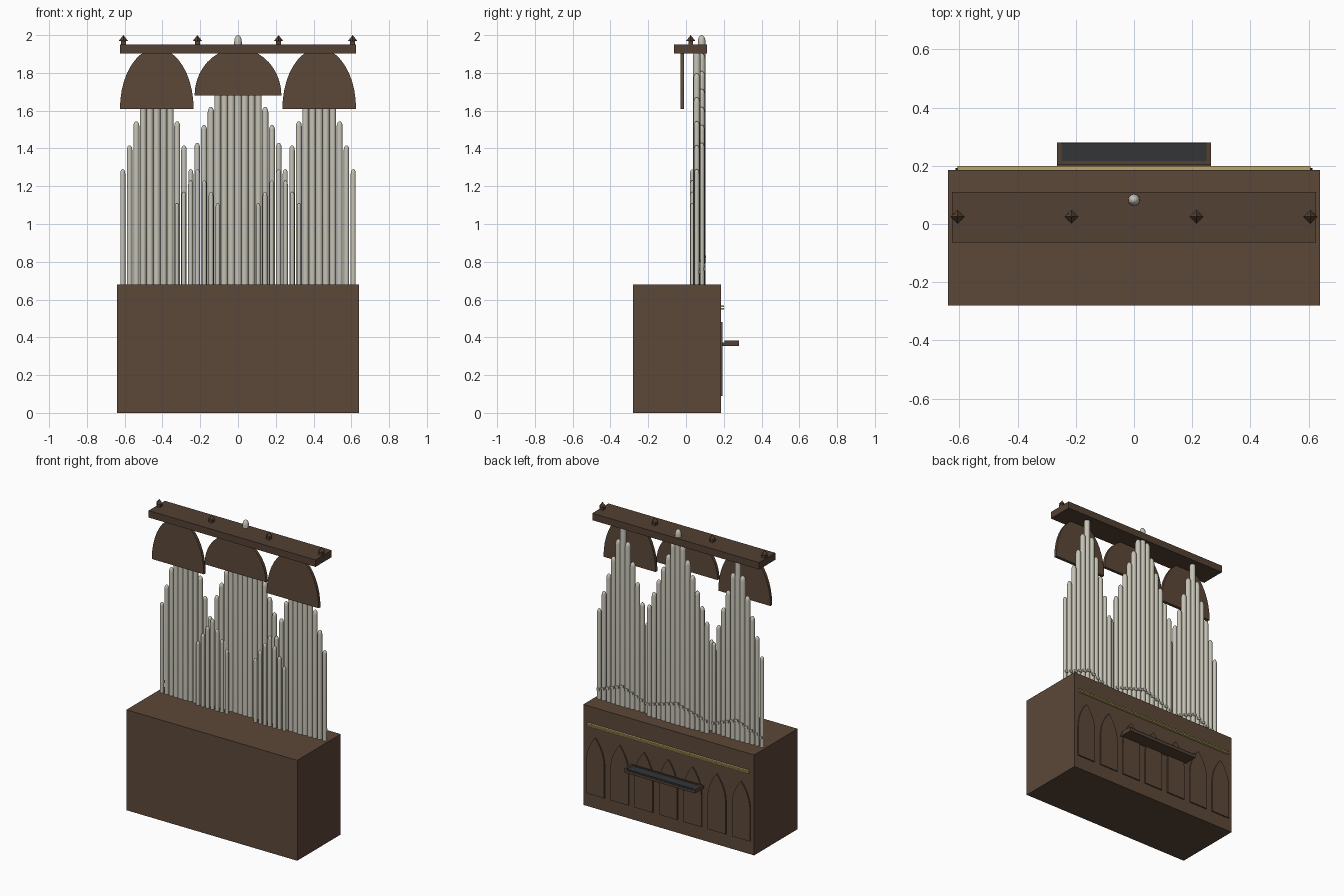
import bpy, bmesh, math
from mathutils import Matrix, Vector

if "Cube" in bpy.data.objects:
    bpy.data.objects.remove(bpy.data.objects["Cube"])


def material(name, rgb):
    m = bpy.data.materials.new(name)
    m.diffuse_color = (*rgb, 1)
    m.use_nodes = True
    m.node_tree.nodes["Principled BSDF"].inputs["Base Color"].default_value = m.diffuse_color
    return m


WOOD = material("brown_wood", (0.107, 0.064, 0.040))
TRIM = material("dark_wood", (0.088, 0.052, 0.033))
METAL = material("pale_pipe_metal", (0.56, 0.54, 0.46))
GOLD = material("gold_trim", (0.50, 0.38, 0.13))
KEYS = material("slate_keys", (0.032, 0.036, 0.039))


def finish(name, bm, mat):
    bmesh.ops.recalc_face_normals(bm, faces=bm.faces)
    mesh = bpy.data.meshes.new(name)
    bm.to_mesh(mesh)
    bm.free()
    mesh.materials.append(mat)
    obj = bpy.data.objects.new(name, mesh)
    bpy.context.collection.objects.link(obj)
    return obj


def add_box(bm, x0, x1, y0, y1, z0, z1):
    size = Vector((x1 - x0, y1 - y0, z1 - z0))
    mid = Vector(((x0 + x1) / 2, (y0 + y1) / 2, (z0 + z1) / 2))
    bmesh.ops.create_cube(bm, size=1, matrix=Matrix.Translation(mid) @ Matrix.Diagonal((*size, 1)))


def box(name, mat, *bounds):
    bm = bmesh.new()
    add_box(bm, *bounds)
    return finish(name, bm, mat)


def plate(name, outline, y0, y1, mat):
    """Extrude an outline in the xz plane from y0 to y1."""
    bm = bmesh.new()
    face = bm.faces.new([bm.verts.new((x, y0, z)) for x, z in outline])
    out = bmesh.ops.extrude_face_region(bm, geom=[face])
    verts = [v for v in out["geom"] if isinstance(v, bmesh.types.BMVert)]
    bmesh.ops.translate(bm, verts=verts, vec=(0, y1 - y0, 0))
    return finish(name, bm, mat)


def add_pipe(bm, x, y, top, sides=16):
    """Round pipe with a bullet-shaped cap."""
    r = 0.0115 + (top - 1.1) * 0.0095
    cap = 1.8 * r
    rings = [(r, 0.67)]
    rings += [(r * math.cos(a), top - cap + cap * math.sin(a))
              for a in (i * math.pi / 10 for i in range(5))]
    loops = []
    for rad, z in rings:
        loops.append([bm.verts.new((x + rad * math.cos(2 * math.pi * k / sides),
                                    y + rad * math.sin(2 * math.pi * k / sides), z))
                      for k in range(sides)])
    tip = bm.verts.new((x, y, top))
    for k in range(sides):
        n = (k + 1) % sides
        for a, b in zip(loops, loops[1:]):
            bm.faces.new((a[k], a[n], b[n], b[k])).smooth = True
        bm.faces.new((loops[-1][k], loops[-1][n], tip)).smooth = True
    return r


def pipe_group(name, cx, y, peak, step, count, lips):
    """Row of pipes falling away evenly on both sides of the tallest."""
    bm = bmesh.new()
    for i in range(-count, count + 1):
        x, top = cx + i * 0.036, peak - abs(i) * step
        r = add_pipe(bm, x, y, top)
        if lips:
            z = 0.68 + (top - 0.68) * 0.11
            add_box(bm, x - 0.7 * r, x + 0.7 * r, y, y + r + 0.004, z - 0.008, z + 0.008)
    finish(name, bm, METAL)


# Main case
box("case", WOOD, -0.64, 0.64, -0.28, 0.185, 0, 0.68)

# Pipe ranks
pipe_group("center_pipes", 0, 0.083, 2.0, 0.095, 6, True)
for side, s in (("left", -1), ("right", 1)):
    pipe_group(side + "_tower_pipes", s * 0.43, 0.057, 1.925, 0.127, 5, True)
    pipe_group(side + "_small_pipes", s * 0.215, 0.034, 1.29, 0.06, 3, False)

# Cornice beam
box("cornice", TRIM, -0.625, 0.625, -0.063, 0.11, 1.903, 1.95)

# Rounded shades hanging below the cornice
for name, cx, z, a, b in (("left_shade", -0.43, 1.61, 0.195, 0.32),
                          ("center_shade", 0, 1.68, 0.23, 0.25),
                          ("right_shade", 0.43, 1.61, 0.195, 0.32)):
    outline = [(cx + a * math.cos(math.pi * i / 20), z + b * math.sin(math.pi * i / 20))
               for i in range(21)]
    plate(name, outline, -0.03, -0.01, WOOD)

# Finials: square block with a four-sided point
for i, x in enumerate((-0.607, -0.215, 0.215, 0.607)):
    bm = bmesh.new()
    add_box(bm, x - 0.013, x + 0.013, 0.012, 0.038, 1.945, 1.974)
    bmesh.ops.create_cone(bm, cap_ends=True, segments=4, radius1=0.024, radius2=0,
                          depth=0.03, matrix=Matrix.Translation((x, 0.025, 1.985)))
    finish("finial_%d" % (i + 1), bm, TRIM)

# Pointed arch panels on the back of the case
for i in range(7):
    cx, w, z0, spring, rise = (i - 3) * 0.182, 0.068, 0.09, 0.30, 0.18
    rad = (w * w + rise * rise) / (2 * w)
    end = math.asin(rise / rad)
    curve = [(w - rad + rad * math.cos(end * k / 6), spring + rad * math.sin(end * k / 6))
             for k in range(7)]
    outline = [(cx - w, z0), (cx + w, z0)]
    outline += [(cx + x, z) for x, z in curve]
    outline += [(cx - x, z) for x, z in reversed(curve[:-1])]
    plate("arch_panel_%d" % (i + 1), outline, 0.18, 0.193, WOOD)

# Double gold moulding above the panels
for name, z in (("lower_gold_strip", 0.548), ("upper_gold_strip", 0.560)):
    box(name, GOLD, -0.607, 0.607, 0.18, 0.20, z, z + 0.008)

# Keyboard shelf with rim and keys
box("keyboard_shelf", TRIM, -0.265, 0.265, 0.18, 0.28, 0.355, 0.372)
box("keyboard_back_rail", TRIM, -0.25, 0.25, 0.205, 0.217, 0.37, 0.384)
for side, s in (("left", -1), ("right", 1)):
    x0, x1 = sorted((s * 0.25, s * 0.265))
    box(side + "_key_cheek", TRIM, x0, x1, 0.205, 0.28, 0.37, 0.384)
box("keys", KEYS, -0.25, 0.25, 0.217, 0.277, 0.37, 0.381)
